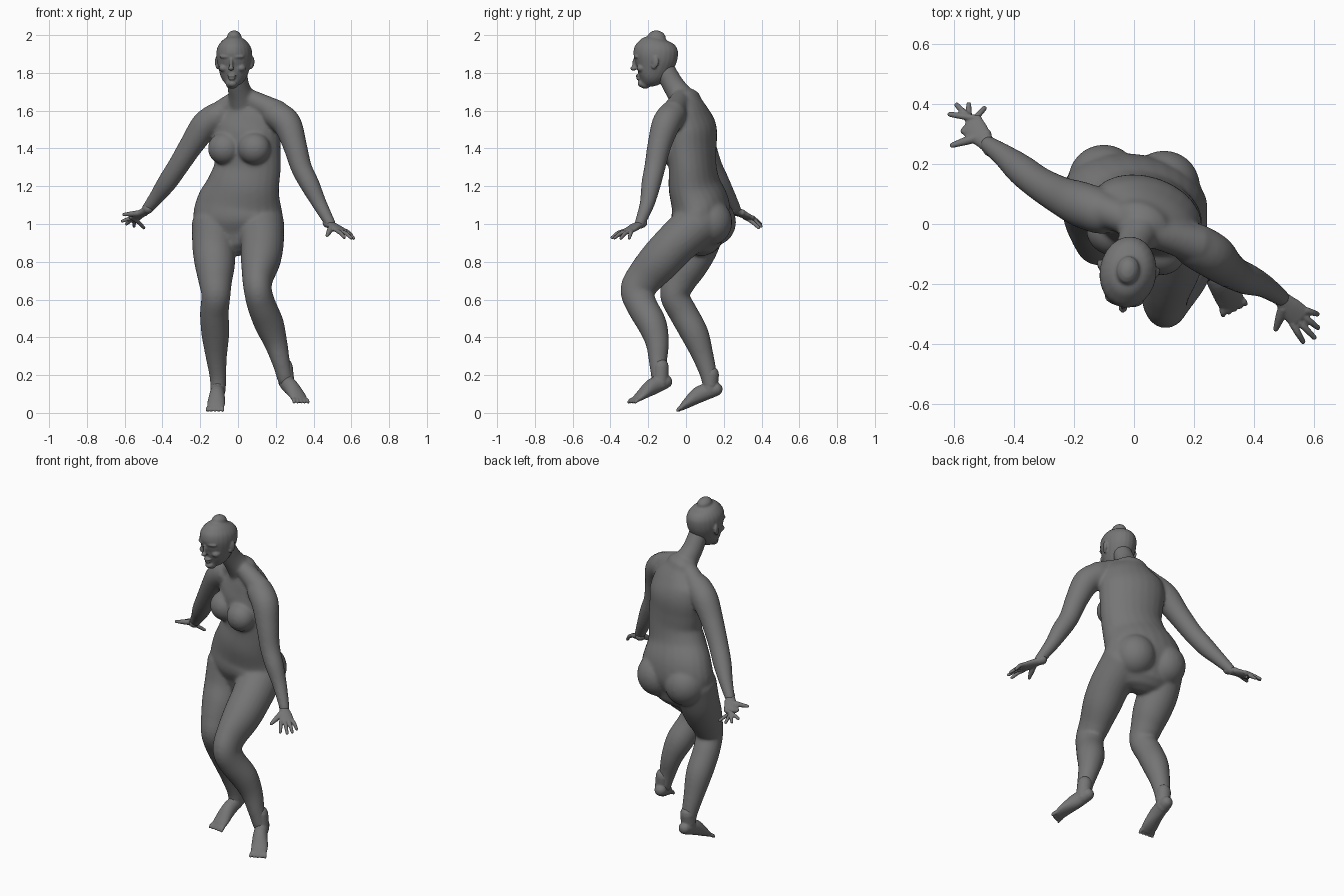
import bpy, bmesh, math
from mathutils import Vector, Matrix

old = bpy.data.objects.get("Cube")
if old:
    bpy.data.objects.remove(old, do_unlink=True)

skin = bpy.data.materials.new("grey skin")
skin.use_nodes = True
GREY = (0.18, 0.18, 0.18, 1)
skin.diffuse_color = GREY
skin.node_tree.nodes["Principled BSDF"].inputs["Base Color"].default_value = GREY
SIDES = 24


def spline(rows, steps=5):
    """Catmull-Rom resampling of section rows."""
    out = []
    last = len(rows) - 1
    for i in range(last):
        a, b, c, d = (rows[max(i - 1, 0)], rows[i], rows[i + 1], rows[min(i + 2, last)])
        for k in range(steps):
            t = k / steps
            out.append(b + 0.5 * t * ((c - a) + t * ((2 * a - 5 * b + 4 * c - d)
                                                     + t * (3 * (b - c) + d - a))))
    return out + [rows[last]]


def tube(bm, rows, yaw=(0, 0)):
    """Loft rounded ellipses; row = x, y, z, half width, half depth (optional)."""
    rows = spline([Vector(tuple(r) + (r[3],) * (5 - len(r))) for r in rows])
    rings = []
    last = len(rows) - 1
    for i, r in enumerate(rows):
        ang = math.radians(yaw[0] + (yaw[1] - yaw[0]) * i / last)
        tangent = (rows[min(i + 1, last)].xyz - rows[max(i - 1, 0)].xyz).normalized()
        side = Vector((math.cos(ang), math.sin(ang), 0))
        side = (side - tangent * side.dot(tangent)).normalized()
        rings.append((r.xyz, tangent, side, tangent.cross(side), r[3], r[4]))

    # rounded caps at both ends
    def cap(ring, sign):
        p, t, s, f, w, d = ring
        turns = [math.radians(a) for a in (30, 55, 80)]
        return [(p + t * sign * min(w, d) * math.sin(a), t, s, f,
                 w * math.cos(a), d * math.cos(a)) for a in turns]

    rings = cap(rings[0], -1)[::-1] + rings + cap(rings[-1], 1)
    loops = []
    for p, t, s, f, w, d in rings:
        turns = [math.tau * k / SIDES for k in range(SIDES)]
        loops.append([bm.verts.new(p + s * w * math.cos(a) + f * d * math.sin(a)) for a in turns])
    for lo, hi in zip(loops, loops[1:]):
        for k in range(SIDES):
            n = (k + 1) % SIDES
            bm.faces.new((lo[k], lo[n], hi[n], hi[k]))
    bm.faces.new(loops[0][::-1])
    bm.faces.new(loops[-1])


def blob(bm, centre, size, yaw=0):
    """Ellipsoid turned about z."""
    mat = (Matrix.Translation(centre) @ Matrix.Rotation(math.radians(yaw), 4, "Z")
           @ Matrix.Diagonal((*size, 1)))
    bmesh.ops.create_uvsphere(bm, u_segments=24, v_segments=16, radius=1, matrix=mat)


def finish(bm, name, voxel, smoothing):
    """Fuse the overlapping volumes into one smooth skin."""
    mesh = bpy.data.meshes.new(name)
    bm.to_mesh(mesh)
    bm.free()
    mesh.materials.append(skin)
    obj = bpy.data.objects.new(name, mesh)
    bpy.context.scene.collection.objects.link(obj)
    fuse = obj.modifiers.new("fuse", "REMESH")
    fuse.mode = "VOXEL"
    fuse.voxel_size = voxel
    fuse.use_smooth_shade = True
    relax = obj.modifiers.new("relax", "SMOOTH")
    relax.factor = 0.5
    relax.iterations = smoothing


# body: trunk and neck
bm = bmesh.new()
tube(bm, [(0, .08, .95, .2, .12), (0, .08, 1.02, .24, .15), (.01, .075, 1.1, .232, .15),
          (.03, .045, 1.2, .195, .135), (.05, .035, 1.3, .18, .122), (.045, .03, 1.4, .185, .125),
          (.04, .03, 1.5, .19, .125), (.04, .02, 1.58, .17, .1), (.03, .01, 1.65, .1, .07)],
     (-8, -23))
tube(bm, [(.03, .02, 1.6, .08), (.015, -.03, 1.68, .066), (0, -.07, 1.74, .058),
          (-.01, -.12, 1.83, .055)])
# shoulder slopes
tube(bm, [(.02, -.02, 1.68, .05), (.11, -.04, 1.64, .055), (.21, -.07, 1.59, .065)])
tube(bm, [(.01, 0, 1.67, .05), (-.06, .03, 1.62, .055), (-.12, .05, 1.57, .065)])
# breasts and buttocks
for centre in ((.085, -.09, 1.4), (-.073, -.025, 1.4)):
    blob(bm, centre, (.088, .08, .085), -23)
for centre in ((.1, .125, 1.01), (-.1, .145, 1.01)):
    blob(bm, centre, (.12, .12, .125))
# arms
tube(bm, [(.2, -.07, 1.58, .075), (.26, -.105, 1.53, .076), (.3, -.14, 1.42, .064),
          (.335, -.165, 1.3, .056), (.38, -.185, 1.21, .052), (.43, -.205, 1.11, .04),
          (.49, -.245, 1, .029)])
tube(bm, [(-.11, .04, 1.57, .075), (-.175, .065, 1.52, .076), (-.245, .095, 1.42, .064),
          (-.315, .135, 1.31, .056), (-.375, .18, 1.22, .052), (-.43, .225, 1.145, .04),
          (-.485, .265, 1.075, .029)])
# legs
tube(bm, [(.12, .06, 1, .125), (.128, -.05, .9, .115), (.12, -.135, .81, .106, .112),
          (.105, -.215, .72, .084, .1), (.105, -.258, .65, .074, .09), (.125, -.235, .57, .076, .082),
          (.165, -.18, .47, .078, .078), (.2, -.152, .37, .062), (.23, -.148, .26, .047),
          (.25, -.14, .18, .042)])
tube(bm, [(-.12, .09, 1, .125), (-.127, .055, .88, .115), (-.122, .005, .78, .106),
          (-.12, -.035, .7, .09), (-.117, -.06, .62, .077), (-.125, -.015, .53, .076),
          (-.12, .045, .42, .074), (-.115, .09, .3, .057), (-.107, .12, .2, .045),
          (-.105, .13, .14, .042)])
finish(bm, "body", .008, 14)

# head
bm = bmesh.new()
TURN = -8
tube(bm, [(-.032, -.215, 1.745, .035, .03), (-.027, -.195, 1.775, .064, .068),
          (-.022, -.175, 1.82, .081, .095), (-.02, -.162, 1.88, .094, .117),
          (-.02, -.16, 1.93, .09, .115), (-.02, -.158, 1.965, .068, .088),
          (-.02, -.155, 1.985, .04, .05)], (TURN, TURN))


def feature(x, y, z, size, tilt=0):
    """Place a face feature in the head's own frame."""
    offset = Matrix.Rotation(math.radians(TURN), 3, "Z") @ Vector((x, y, z))
    blob(bm, Vector((-.02, -.16, 1.86)) + offset, size, TURN + tilt)


feature(0, -.119, -.036, (.015, .018, .012))    # nose tip
feature(0, -.112, -.012, (.009, .014, .034))    # nose bridge
feature(0, -.096, -.075, (.025, .012, .008))    # upper lip
feature(0, -.092, -.09, (.02, .012, .008))      # lower lip
feature(0, -.077, -.117, (.024, .02, .018))     # chin
for sx in (-1, 1):
    feature(sx * .036, -.1, .026, (.032, .013, .01), sx * 18)    # brow
    feature(sx * .046, -.07, -.035, (.026, .026, .02), sx * 25)  # cheek
    feature(sx * .094, .01, -.002, (.01, .02, .032), sx * -20)   # ear
    feature(sx * .09, .002, -.025, (.009, .012, .016))           # ear lobe
finish(bm, "head", .005, 4)


def digits(bm, roots, tips, radius, droop):
    """Short tapered tubes from roots to tips, arched by droop."""
    for a, b in zip(roots, tips):
        mid = a.lerp(b, 0.5) + Vector((0, 0, droop))
        tube(bm, [(*a, radius), (*mid, radius * 0.95), (*b, radius * 0.75)])


def hand(name, wrist, knuckle, thumb, tips):
    bm = bmesh.new()
    wrist, knuckle = Vector(wrist), Vector(knuckle)
    along = knuckle - wrist
    # across points to the thumb side
    across = Vector((along.y, -along.x, 0)).normalized()
    yaw = math.degrees(math.atan2(across.y, across.x))
    tube(bm, [(*(wrist - along * 0.3), .028, .026), (*wrist, .027, .021),
              (*wrist.lerp(knuckle, 0.55), .038, .018), (*knuckle, .042, .014)], (yaw, yaw))
    roots = [knuckle + across * k for k in (.032, .011, -.011, -.032)]
    digits(bm, roots, [Vector(t) for t in tips], .0115, .006)
    base = wrist.lerp(knuckle, 0.3) + across * .018
    tube(bm, [(*base, .018), (*base.lerp(Vector(thumb), 0.5), .015), (*thumb, .009)])
    finish(bm, name, .004, 3)


hand("left_hand", (.492, -.25, .995), (.55, -.31, .962), (.472, -.35, .94),
     [(.563, -.392, .928), (.6, -.378, .926), (.612, -.345, .924), (.61, -.3, .925)])
hand("right_hand", (-.49, .268, 1.07), (-.542, .33, 1.035), (-.605, .262, 1.05),
     [(-.613, .365, 1.015), (-.59, .396, 1), (-.55, .398, .988), (-.498, .385, .98)])


def foot(name, heel, instep, ball, toes):
    bm = bmesh.new()
    heel, instep, ball, toes = (Vector(p) for p in (heel, instep, ball, toes))
    along = toes - heel
    across = Vector((-along.y, along.x, 0)).normalized()
    yaw = math.degrees(math.atan2(across.y, across.x))
    tube(bm, [(*heel, .036, .036), (*instep, .04, .044), (*ball, .047, .026),
              (*toes, .044, .015)], (yaw, yaw))
    # ankle
    tube(bm, [(*(heel + Vector((0, -.025, .08))), .042), (*heel.lerp(instep, 0.4), .04)])
    spread = [across * k for k in (-.036, -.018, 0, .018, .036)]
    step = (toes - ball).normalized() * .022
    digits(bm, [toes + s for s in spread], [toes + s * 1.15 + step for s in spread], .0115, .003)
    finish(bm, name, .005, 4)


foot("left_foot", (.248, -.108, .165), (.276, -.175, .14), (.312, -.235, .095), (.327, -.268, .07))
foot("right_foot", (-.104, .158, .125), (-.11, .075, .1), (-.116, .005, .05), (-.12, -.024, .027))
